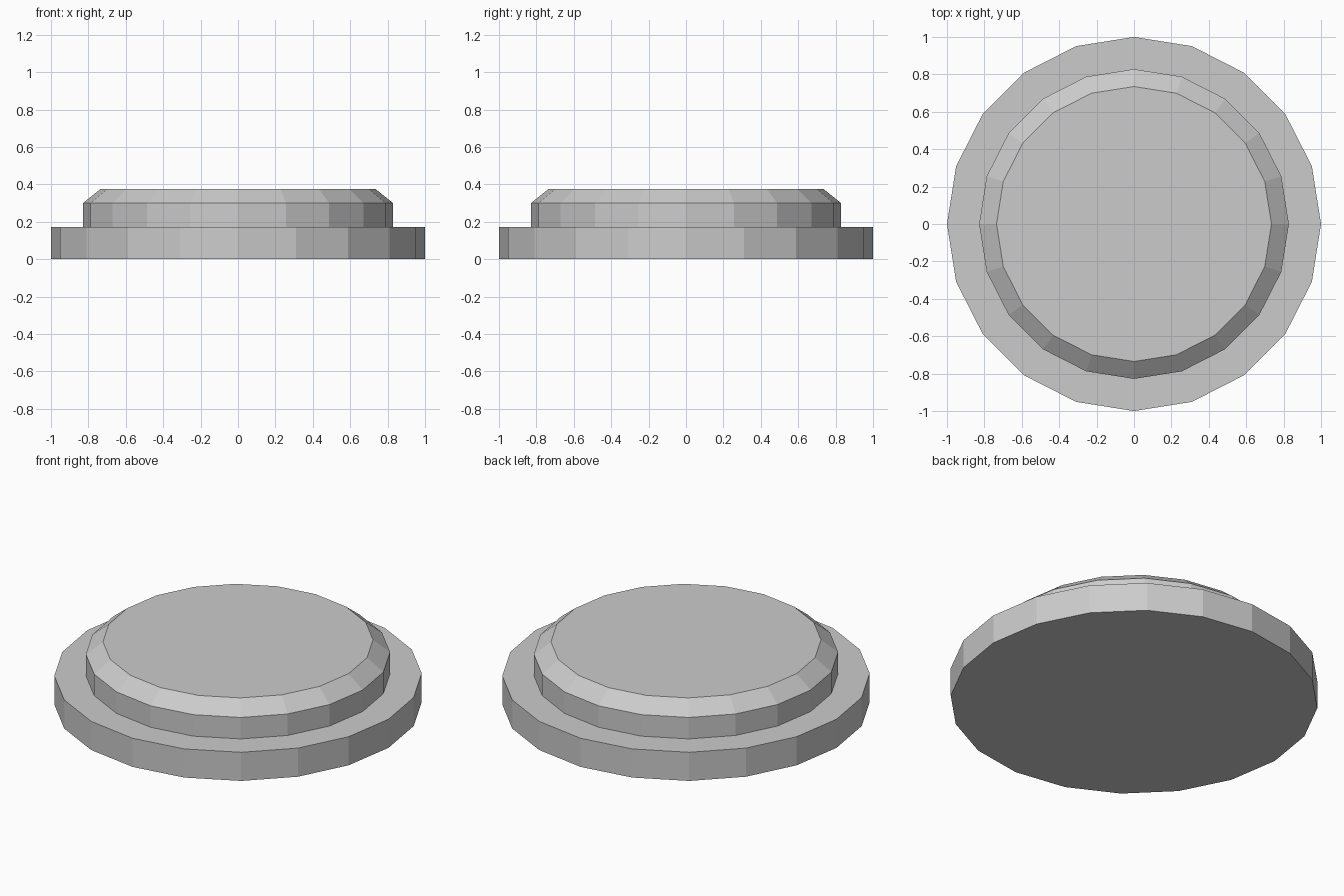
import bpy, bmesh
from math import cos, sin, tau

if "Cube" in bpy.data.objects:
    bpy.data.objects.remove(bpy.data.objects["Cube"])

SIDES = 20
# (radius, height) from the bottom edge up to the chamfered top
PROFILE = [(1.0, 0.0), (1.0, 0.172), (0.828, 0.172), (0.828, 0.301), (0.735, 0.375)]


def lathe(name, profile, sides):
    """Stack of polygon rings joined by quads, capped at both ends."""
    bm = bmesh.new()
    rings = [[bm.verts.new((r * cos(tau * i / sides), r * sin(tau * i / sides), z))
              for i in range(sides)] for r, z in profile]
    for low, high in zip(rings, rings[1:]):
        for i in range(sides):
            j = (i + 1) % sides
            bm.faces.new((low[i], low[j], high[j], high[i]))
    bm.faces.new(rings[0][::-1])
    bm.faces.new(rings[-1])
    mesh = bpy.data.meshes.new(name)
    bm.to_mesh(mesh)
    bm.free()
    obj = bpy.data.objects.new(name, mesh)
    bpy.context.collection.objects.link(obj)
    return obj


# Wide flange with a raised, chamfered disc
lathe("stepped_round_base", PROFILE, SIDES)
